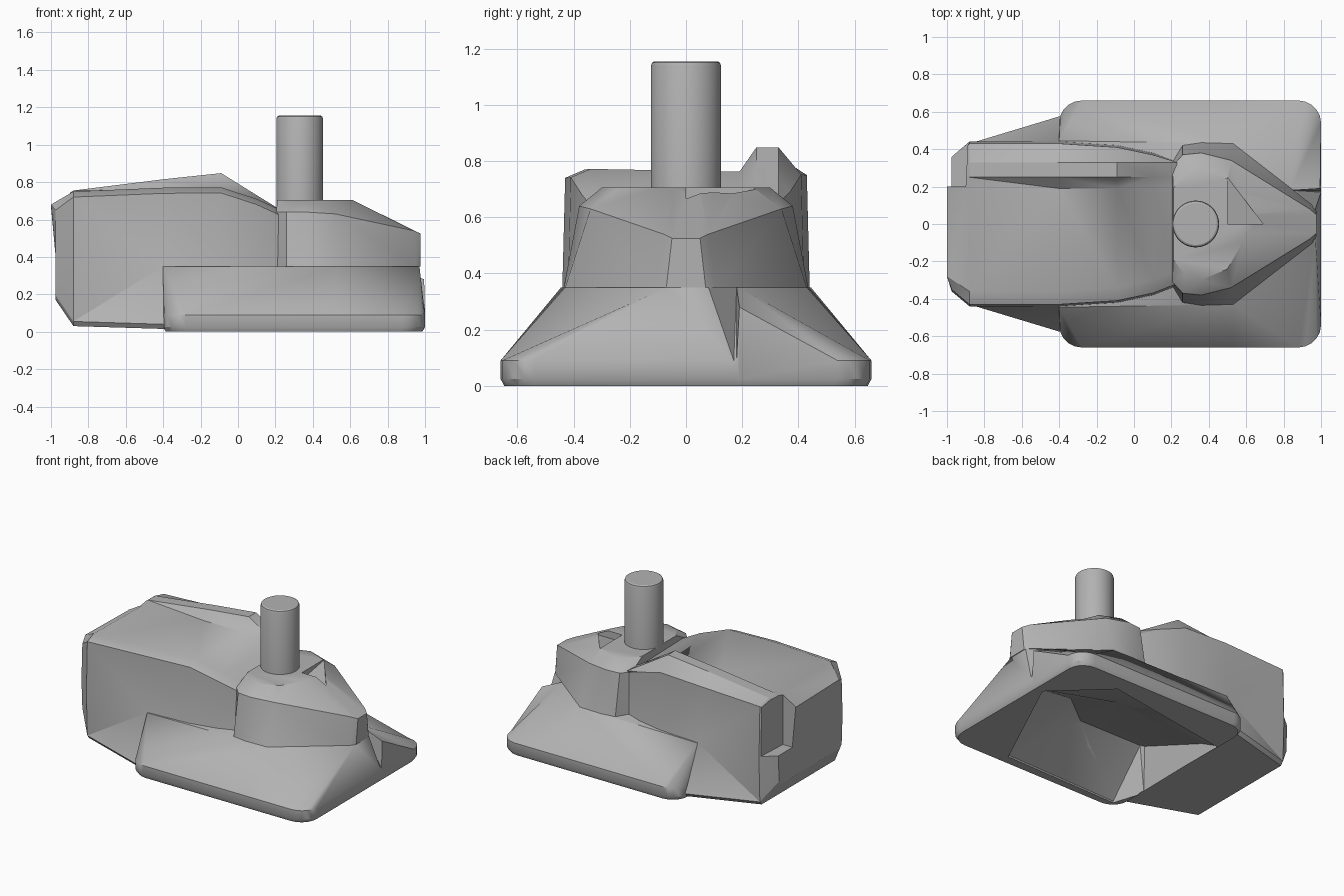
import bpy, bmesh, math

cube = bpy.data.objects.get("Cube")
if cube:
    bpy.data.objects.remove(cube, do_unlink=True)

grey = bpy.data.materials.new("plain grey")
grey.use_nodes = True
colour = (0.45, 0.45, 0.45, 1)
grey.diffuse_color = colour
grey.node_tree.nodes["Principled BSDF"].inputs["Base Color"].default_value = colour


def activate(obj):
    bpy.ops.object.select_all(action='DESELECT')
    obj.select_set(True)
    bpy.context.view_layer.objects.active = obj


def loft(name, rings):
    """Skin a stack of equal-length rings and cap both ends."""
    bm = bmesh.new()
    loops = [[bm.verts.new(p) for p in ring] for ring in rings]
    n = len(loops[0])
    for a, b in zip(loops, loops[1:]):
        for i in range(n):
            j = (i + 1) % n
            bm.faces.new((a[i], a[j], b[j], b[i]))
    bm.faces.new(loops[0])
    bm.faces.new(loops[-1])
    bmesh.ops.remove_doubles(bm, verts=bm.verts, dist=0.0005)
    bmesh.ops.triangulate(bm, faces=bm.faces)
    bmesh.ops.recalc_face_normals(bm, faces=bm.faces)
    mesh = bpy.data.meshes.new(name)
    bm.to_mesh(mesh)
    bm.free()
    mesh.materials.append(grey)
    obj = bpy.data.objects.new(name, mesh)
    bpy.context.collection.objects.link(obj)
    return obj


def cut(obj, cutter):
    mod = obj.modifiers.new("cut", 'BOOLEAN')
    mod.operation = 'DIFFERENCE'
    mod.solver = 'EXACT'
    mod.object = cutter
    activate(obj)
    bpy.ops.object.modifier_apply(modifier=mod.name)


def mirrored(half):
    """Close a half outline of (x, y, z) across y = 0."""
    return half + [(x, -y, z) for x, y, z in reversed(half)]


def level(points, z, s=1.0):
    return [(0.3 + (x - 0.3) * s, y * s, z) for x, y in points]


def flip(points):
    return [(x, -y) for x, y in points]


def corner(cx, cy, start, steps=5, r=0.12):
    """Quarter circle turning clockwise from the start angle in degrees."""
    angles = [math.radians(start - 90 * i / steps) for i in range(steps + 1)]
    return [(cx + r * math.cos(a), cy + r * math.sin(a)) for a in angles]


# Flared base skirt: rounded foot joined to the outline of the head
left_arc, right_arc = corner(-0.28, 0.54, 180), corner(0.88, 0.54, 90)
count = len(left_arc)
foot_half = left_arc + [(0.53, 0.66)] + right_arc
foot = (flip(foot_half) + [(1.0, 0.17), (1.0, 0.18), (1.0, 0.19)]
        + foot_half[::-1])
edge = [(-0.4, 0.445)] * count + [(0.53, 0.43)]
rim = (flip(edge) + [(0.97, -0.07)] * count
       + [(0.97, 0.08), (0.84, 0.18), (0.84, 0.19)]
       + [(0.84, 0.19)] * count + edge[::-1])
foot_top = level(foot, 0.09)
# The left end wall stands taller next to the groove beside the nose
foot_top[len(foot_half) + 2] = (0.995, 0.19, 0.28)
skirt = loft("base_skirt", [level(foot, 0, 0.98), level(foot, 0.025),
                            foot_top, level(rim, 0.35)])


# Rear body: sections along x, with a raised ridge on the left of its top
def section(x, w, flare, low, waist, top, ridge, chamfer=0.0):
    pts = [(-flare + 0.02, low), (-flare, low + 0.025), (-w, waist),
           (-w + 0.01, top - 0.03), (-w + 0.08, top), (0.19, top - 0.01),
           (0.25, ridge), (0.33, ridge), (w - 0.01, top - 0.02),
           (w, waist), (flare, low + 0.025), (flare - 0.02, low)]
    return [(x + (chamfer if abs(y) > 0.3 else 0), y, z) for y, z in pts]


body = loft("rear_body", [
    section(-1.0, 0.36, 0.35, 0.17, 0.4, 0.68, 0.685, 0.025),
    section(-0.88, 0.44, 0.43, 0.03, 0.35, 0.75, 0.755),
    section(-0.4, 0.44, 0.575, 0.015, 0.35, 0.77, 0.815),
    section(-0.09, 0.42, 0.5, 0.01, 0.35, 0.772, 0.848),
    section(0.1, 0.38, 0.44, 0.01, 0.35, 0.71, 0.73),
    section(0.23, 0.33, 0.4, 0.01, 0.35, 0.65, 0.65)])

# Step cut into the left rear corner of the body
step = [(-1.1, 0.2), (-0.9, 0.2), (-0.885, 0.5), (-1.1, 0.5)]
step_cutter = loft("step_cutter", [level(step, 0.38), level(step, 0.9)])
cut(body, step_cutter)

# Open hollow under the base, with a roof sloping down to the left
opening = [(0.93, 0.2), (0.58, 0.53), (-0.39, 0.37), (-0.4, -0.38),
           (-0.33, -0.6), (0.56, -0.58)]
roof = [(0.4, -0.15, 0.3), (0.3, 0.2, 0.15), (-0.39, 0.21, 0.1),
        (-0.4, -0.37, 0.34), (-0.37, -0.38, 0.34), (0.17, -0.33, 0.3)]
hollow = loft("hollow_cutter", [level(opening, -0.05), level(opening, 0.012),
                                roof])
cut(skirt, hollow)
cut(body, hollow)

# Tapered head with sloping shoulders and a narrow nose
head_low = [(0.205, 0.33, 0.35), (0.26, 0.42, 0.35), (0.36, 0.435, 0.35),
            (0.53, 0.43, 0.35), (0.95, 0.105, 0.35), (0.975, 0.07, 0.35)]
head_shoulder = [(0.205, 0.31, 0.64), (0.26, 0.37, 0.64), (0.36, 0.38, 0.64),
                 (0.52, 0.34, 0.63), (0.94, 0.08, 0.54), (0.975, 0.05, 0.525)]
head_top = [(0.21, 0.19, 0.705), (0.27, 0.27, 0.705), (0.36, 0.3, 0.705),
            (0.5, 0.24, 0.705), (0.58, 0.1, 0.705), (0.61, 0.05, 0.705)]
head = loft("head", [mirrored(r) for r in (head_low, head_shoulder, head_top)])

# Small wedge cut into the top of the head
notch = [(0.5, 0, 0.655), (0.69, 0, 0.655), (0.5, 0.25, 0.7)]
wedge = loft("notch_cutter", [notch, [(x, y, 0.8) for x, y, z in notch]])
cut(head, wedge)

for helper in (hollow, wedge, step_cutter):
    bpy.data.objects.remove(helper, do_unlink=True)

# Upright post with a softened top edge
sides = 48
circle = [(math.cos(2 * math.pi * i / sides), math.sin(2 * math.pi * i / sides))
          for i in range(sides)]
post = loft("post", [[(0.33 + c * r, s * r, z) for c, s in circle]
                     for r, z in ((0.125, 0.55), (0.125, 1.138),
                                  (0.121, 1.15), (0.112, 1.155))])

for part, angle in ((skirt, 35), (body, 28), (head, 35), (post, 28)):
    activate(part)
    bpy.ops.object.shade_smooth_by_angle(angle=math.radians(angle))
